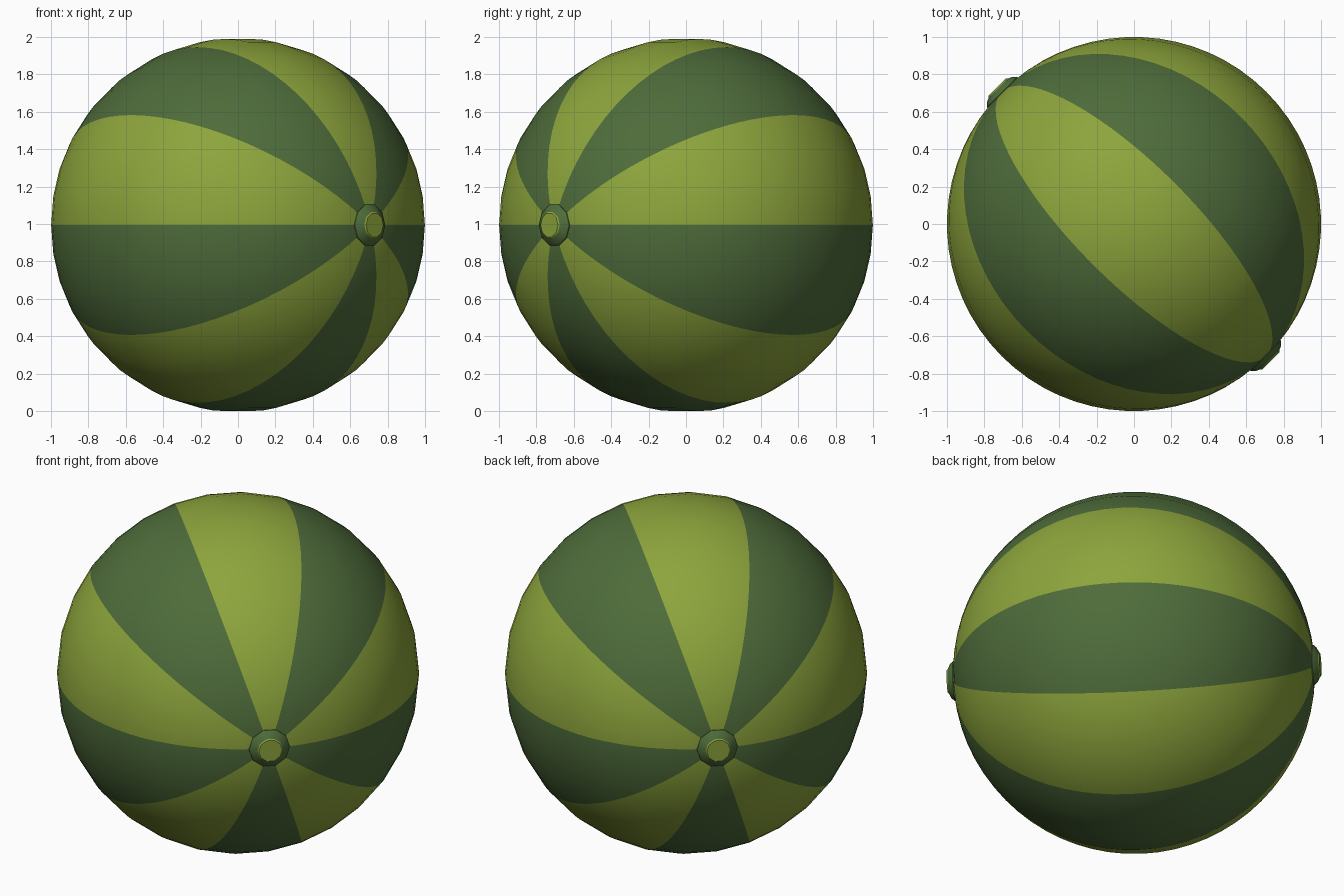
import bpy, bmesh, math
from mathutils import Vector

if "Cube" in bpy.data.objects:
    bpy.data.objects.remove(bpy.data.objects["Cube"])

SEG, RINGS, STRIPES = 30, 32, 10
CZ = math.cos(math.pi / SEG)          # flat facet rests on the ground
AXIS = Vector((1, -1, 0)).normalized()
SIDE = Vector((1, 1, 0)).normalized()
UP = Vector((0, 0, 1))


def material(name, rgb):
    m = bpy.data.materials.new(name)
    m.diffuse_color = (*rgb, 1)
    m.use_nodes = True
    m.node_tree.nodes["Principled BSDF"].inputs["Base Color"].default_value = m.diffuse_color
    return m


light = material("lime green", (0.265, 0.375, 0.045))
dark = material("dark green", (0.077, 0.150, 0.043))


def lathe(name, profile, seg, sign, rule):
    """Spin (radius, axial) points about the ball axis; rule(ring, segment) picks the colour."""
    bm = bmesh.new()
    rows = []
    for r, h in profile:
        rows.append([bm.verts.new(AXIS * h * sign + UP * CZ
                     + (SIDE * math.cos(t) + UP * math.sin(t)) * r)
                     for t in (2 * math.pi * k / seg for k in range(seg))])
    for i in range(len(rows) - 1):
        for k in range(seg):
            n = (k + 1) % seg
            f = bm.faces.new((rows[i][k], rows[i][n], rows[i + 1][n], rows[i + 1][k]))
            f.material_index = rule(i, k)
    if sign:
        for row in (rows[0], rows[-1]):
            f = bm.faces.new(row)
            f.material_index = rule(len(rows) if row is rows[-1] else 0, 0)
    bmesh.ops.recalc_face_normals(bm, faces=bm.faces)
    me = bpy.data.meshes.new(name)
    bm.to_mesh(me)
    bm.free()
    me.materials.append(light)
    me.materials.append(dark)
    ob = bpy.data.objects.new(name, me)
    bpy.context.collection.objects.link(ob)
    bpy.ops.object.select_all(action='DESELECT')
    ob.select_set(True)
    bpy.context.view_layer.objects.active = ob
    bpy.ops.object.shade_smooth_by_angle(angle=math.radians(30))
    return ob


# striped ball, closed at both ends
a0 = math.asin(0.09)
angles = [a0 + (math.pi - 2 * a0) * i / RINGS for i in range(RINGS + 1)]
lathe("striped_ball", [(math.sin(a), math.cos(a)) for a in angles], SEG, 1,
      lambda i, k: (k * STRIPES // SEG) % 2)

# raised end caps: dark bevelled collar with a light button
cap = [(0.116, 0.975), (0.114, 0.997), (0.098, 1.015), (0.072, 1.027),
       (0.066, 1.034)]
for name, s in (("front_cap", 1), ("back_cap", -1)):
    lathe(name, cap, STRIPES, s, lambda i, k: 1 if i < 3 else 0)
